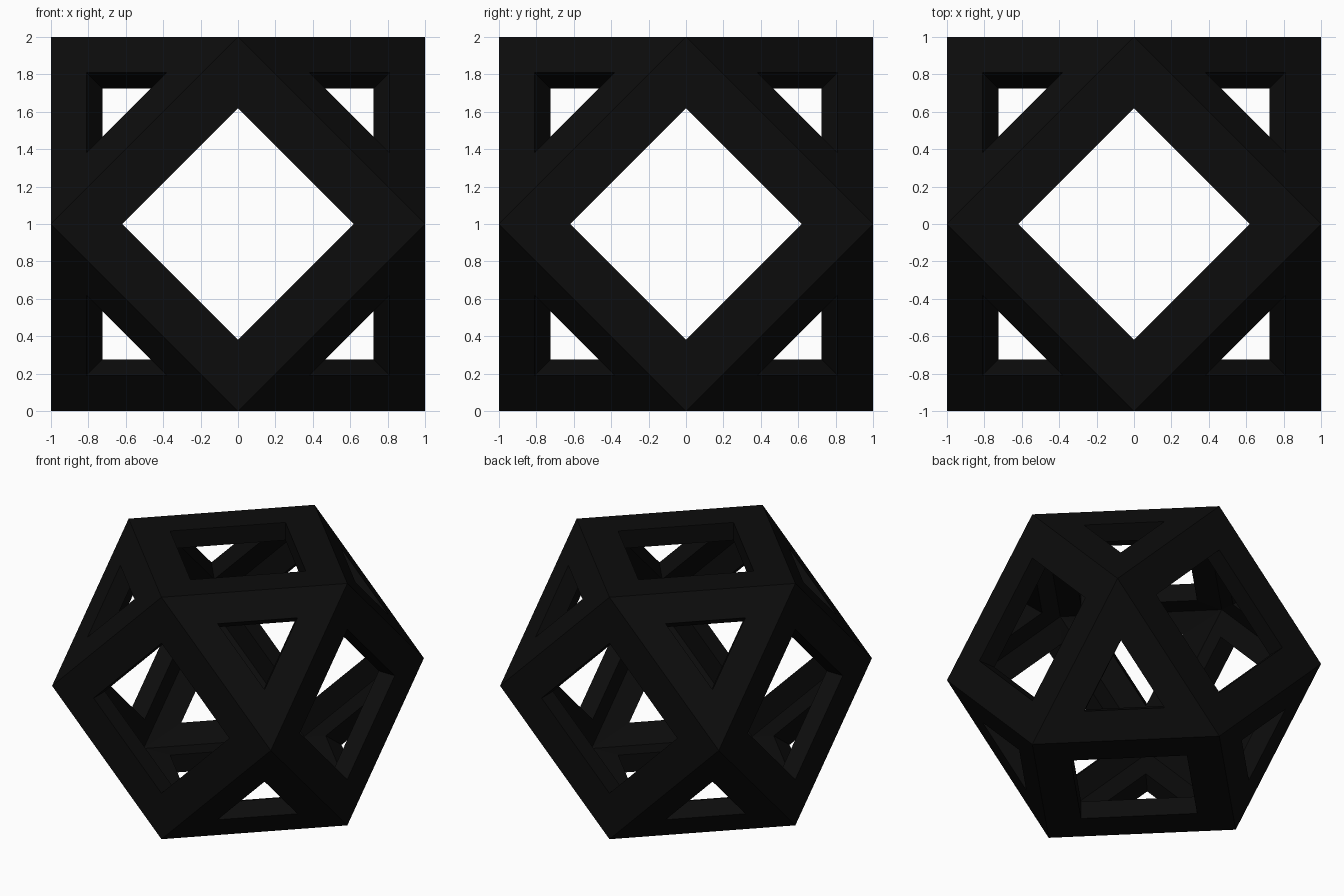
import bpy
import bmesh
import math
from itertools import product
from mathutils import Vector

cube = bpy.data.objects.get("Cube")
if cube:
    bpy.data.objects.remove(cube, do_unlink=True)

SQUARE_HOLE = 0.62    # hole size relative to a square face
TRIANGLE_HOLE = 0.43  # hole size relative to a triangular face
THICKNESS = 0.147

# Single matte black material
black = bpy.data.materials.new("black")
black.use_nodes = True
colour = (0.0037, 0.0037, 0.0037, 1)
black.diffuse_color = colour
black.node_tree.nodes["Principled BSDF"].inputs["Base Color"].default_value = colour

# Closed cuboctahedron: hull of the edge midpoints of a cube
bm = bmesh.new()
for point in product((-1, 0, 1), repeat=3):
    if point.count(0) == 1:
        bm.verts.new(point)
bmesh.ops.convex_hull(bm, input=bm.verts)
bmesh.ops.dissolve_limit(bm, angle_limit=math.radians(2),
                         verts=bm.verts, edges=bm.edges)
bmesh.ops.recalc_face_normals(bm, faces=bm.faces)

# Replace every face by a flat rim around a hole of the same shape
for face in list(bm.faces):
    scale = SQUARE_HOLE if len(face.verts) == 4 else TRIANGLE_HOLE
    outer = list(face.verts)
    centre = face.calc_center_median()
    inner = [bm.verts.new(centre.lerp(v.co, scale)) for v in outer]
    bm.faces.remove(face)
    for i in range(len(outer)):
        j = (i + 1) % len(outer)
        bm.faces.new((outer[i], outer[j], inner[j], inner[i]))
bmesh.ops.translate(bm, verts=bm.verts, vec=Vector((0, 0, 1)))

mesh = bpy.data.meshes.new("cuboctahedron_frame")
bm.to_mesh(mesh)
bm.free()
mesh.materials.append(black)
frame = bpy.data.objects.new("cuboctahedron_frame", mesh)
bpy.context.collection.objects.link(frame)

# Wall thickness grows inward, square to each face
shell = frame.modifiers.new("wall_thickness", 'SOLIDIFY')
shell.thickness = THICKNESS
shell.offset = -1
shell.use_even_offset = True
